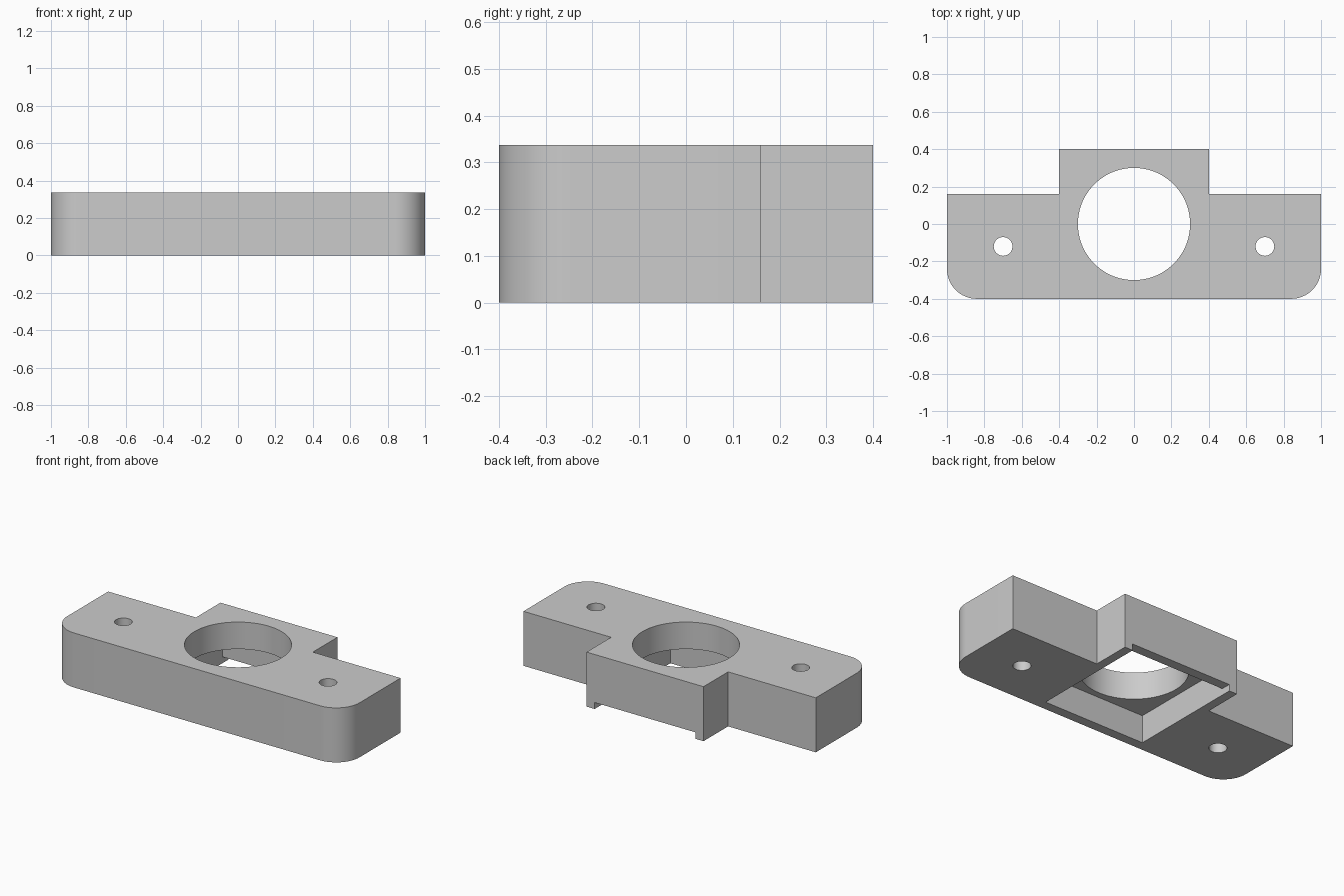
import bpy, bmesh
from math import cos, sin, pi, radians

if "Cube" in bpy.data.objects:
    bpy.data.objects.remove(bpy.data.objects["Cube"], do_unlink=True)

HEIGHT = 0.337
POCKET_TOP = 0.17
OVER = 0.1  # how far cutters overshoot the body

grey = bpy.data.materials.new("plain grey")
grey.use_nodes = True
colour = (0.6, 0.6, 0.6, 1)
grey.diffuse_color = colour
grey.node_tree.nodes["Principled BSDF"].inputs["Base Color"].default_value = colour


def arc(cx, cy, r, start, end, steps):
    angles = [radians(start + (end - start) * i / steps) for i in range(steps + 1)]
    return [(cx + r * cos(a), cy + r * sin(a)) for a in angles]


def circle(cx, cy, r, steps):
    return arc(cx, cy, r, 0, 360, steps)[:-1]


def box(x, y0, y1):
    return [(-x, y0), (x, y0), (x, y1), (-x, y1)]


def prism(name, outline, z0, z1):
    """Extrude a counter-clockwise outline from z0 to z1."""
    bm = bmesh.new()
    base = bm.faces.new([bm.verts.new((x, y, z0)) for x, y in outline])
    top = bmesh.ops.extrude_face_region(bm, geom=[base])["geom"]
    bmesh.ops.translate(bm, vec=(0, 0, z1 - z0),
                        verts=[v for v in top if isinstance(v, bmesh.types.BMVert)])
    bmesh.ops.recalc_face_normals(bm, faces=bm.faces)
    mesh = bpy.data.meshes.new(name)
    bm.to_mesh(mesh)
    bm.free()
    mesh.materials.append(grey)
    obj = bpy.data.objects.new(name, mesh)
    bpy.context.collection.objects.link(obj)
    return obj


# Body: rounded front corners and a square tab at the back
R = 0.16
right_half = arc(1 - R, -0.4 + R, R, -90, 0, 16) + [(1, 0.16), (0.4, 0.16), (0.4, 0.4)]
left_half = [(-x, y) for x, y in reversed(right_half)]
body = prism("mounting_block", right_half + left_half, 0, HEIGHT)

# Central bore, screw holes, square underside pocket and rear slot
cutters = [
    prism("bore_cutter", circle(0, 0, 0.3, 96), -OVER, HEIGHT + OVER),
    prism("pocket_cutter", box(0.345, -0.34, 0.34), -OVER, POCKET_TOP),
    prism("slot_cutter", box(0.345, 0.2, 0.4 + OVER), -OVER, 0.04),
]
for side in (-1, 1):
    cutters.append(prism("screw_hole_cutter", circle(side * 0.7, -0.12, 0.05, 32),
                         -OVER, HEIGHT + OVER))

bpy.ops.object.select_all(action="DESELECT")
bpy.context.view_layer.objects.active = body
body.select_set(True)
for cutter in cutters:
    cutter.hide_render = True
    cut = body.modifiers.new(cutter.name, "BOOLEAN")
    cut.operation = "DIFFERENCE"
    cut.solver = "EXACT"
    cut.object = cutter
    bpy.ops.object.modifier_apply(modifier=cut.name)
    bpy.data.objects.remove(cutter, do_unlink=True)

bpy.ops.object.shade_smooth_by_angle(angle=radians(30))
